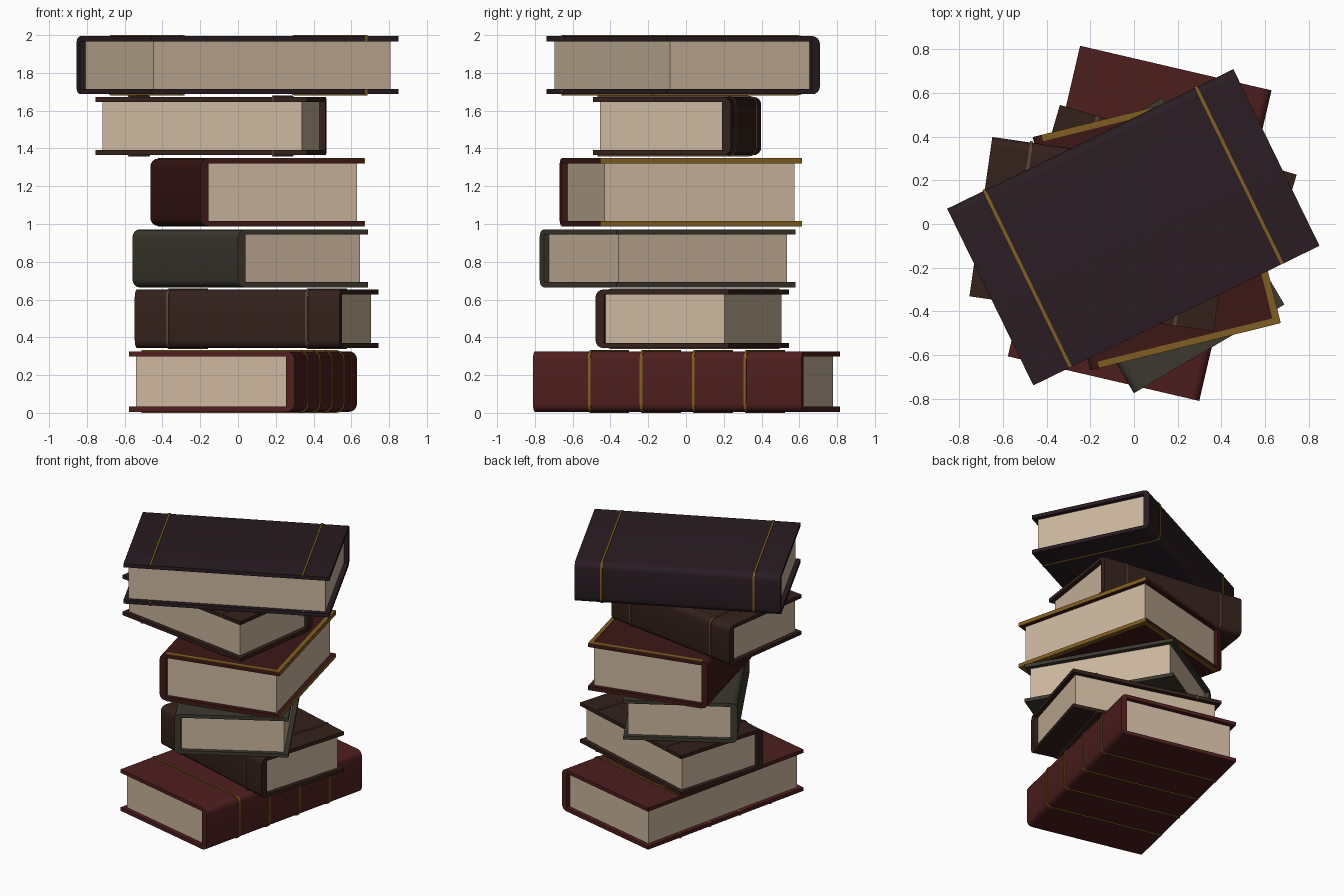
import bpy, bmesh
from math import radians, sin, cos, pi
from mathutils import Matrix

if "Cube" in bpy.data.objects:
    bpy.data.objects.remove(bpy.data.objects["Cube"])

BOARD, SPINE, INSET, RADIUS, RAISE = 0.027, 0.046, 0.032, 0.042, 0.006


def material(name, rgb):
    m = bpy.data.materials.new(name)
    m.diffuse_color = (*rgb, 1)
    m.use_nodes = True
    m.node_tree.nodes["Principled BSDF"].inputs["Base Color"].default_value = m.diffuse_color
    return m


def cover_profile(w, z0, z1, grow=0.0):
    """C-shaped section (y, z): rounded spine at -y, open fore edge at +y."""
    y0, y1 = -w / 2 - grow, w / 2
    a, b = z0 - grow, z1 + grow
    r = RADIUS + grow
    steps = [i * pi / 8 for i in range(5)]
    pts = [(y1, a)]
    pts += [(y0 + r - r * sin(t), a + r - r * cos(t)) for t in steps]
    pts += [(y0 + r - r * cos(t), b - r + r * sin(t)) for t in steps]
    pts += [(y1, b)]
    yi = -w / 2 + SPINE
    return pts + [(y1, z1 - BOARD), (yi, z1 - BOARD), (yi, z0 + BOARD), (y1, z0 + BOARD)]


def finish(name, bm, mat, place):
    bmesh.ops.recalc_face_normals(bm, faces=bm.faces)
    me = bpy.data.meshes.new(name)
    bm.to_mesh(me)
    bm.free()
    me.materials.append(mat)
    ob = bpy.data.objects.new(name, me)
    bpy.context.collection.objects.link(ob)
    ob.matrix_world = place
    bpy.ops.object.select_all(action='DESELECT')
    ob.select_set(True)
    bpy.context.view_layer.objects.active = ob
    bpy.ops.object.shade_smooth_by_angle(angle=radians(30))


def extrude(name, profile, x0, x1, mat, place):
    bm = bmesh.new()
    face = bm.faces.new([bm.verts.new((x0, y, z)) for y, z in profile])
    out = bmesh.ops.extrude_face_region(bm, geom=[face])
    moved = [v for v in out['geom'] if isinstance(v, bmesh.types.BMVert)]
    bmesh.ops.translate(bm, verts=moved, vec=(x1 - x0, 0, 0))
    finish(name, bm, mat, place)


def box(name, x, y, z, mat, place):
    extrude(name, [(y[0], z[0]), (y[1], z[0]), (y[1], z[1]), (y[0], z[1])], *x, mat, place)


paper = material("paper", (0.60, 0.47, 0.34))
gold = material("gold", (0.22, 0.11, 0.015))
tan = material("tan", (0.10, 0.055, 0.035))
red = material("red", (0.077, 0.013, 0.013))
brown = material("brown", (0.034, 0.015, 0.011))
olive = material("olive", (0.045, 0.041, 0.028))
maroon = material("maroon", (0.046, 0.009, 0.008))
plum = material("plum", (0.022, 0.012, 0.016))

# name, centre x/y, angle, length, width, z range, cover, band colour, band positions, gilt edges
books = [
    ("red_book", 0.026, 0.003, 76.9, 1.46, 0.90, 0.006, 0.326, red, gold, (.21, .403, .597, .79), False),
    ("lower_brown_book", 0.099, 0.033, -16.4, 1.13, 0.735, 0.343, 0.653, brown, tan, (.16, .84), False),
    ("olive_book", 0.065, -0.098, -59.5, 1.10, 0.80, 0.665, 0.971, olive, gold, (), False),
    ("maroon_book", 0.103, -0.028, -76.1, 1.10, 0.896, 0.990, 1.346, maroon, gold, (), True),
    ("upper_brown_book", -0.142, -0.047, 171.8, 1.13, 0.737, 1.364, 1.673, brown, tan, (.16, .84), False),
    ("plum_book", -0.003, -0.015, -154.0, 1.458, 0.90, 1.687, 1.994, plum, gold, (.13, .87), False),
]

for name, cx, cy, ang, L, w, z0, z1, mat, band_mat, bands, gilt in books:
    place = Matrix.Translation((cx, cy, 0)) @ Matrix.Rotation(radians(ang), 4, 'Z')
    h = L / 2
    # cover and page block
    extrude(name + "_cover", cover_profile(w, z0, z1), -h, h, mat, place)
    box(name + "_pages", (-h + INSET, h - INSET), (-w / 2 + SPINE - 0.005, w / 2 - INSET),
        (z0 + BOARD - 0.003, z1 - BOARD + 0.003), paper, place)
    # raised bands wrapping the cover
    for i, t in enumerate(bands):
        x = (t - 0.5) * L
        extrude(f"{name}_band_{i + 1}", cover_profile(w, z0, z1, RAISE), x - .007, x + .007, band_mat, place)
    # gilt borders on both boards
    if gilt:
        for side, z in (("bottom", (z0 - .004, z0 + .003)), ("top", (z1 - .003, z1 + .004))):
            box(f"{name}_{side}_fore_trim", (-h, h), (w / 2 - .03, w / 2), z, gold, place)
            for s, x in (("left", (-h, -h + .03)), ("right", (h - .03, h))):
                box(f"{name}_{side}_{s}_trim", x, (-w / 2 + RADIUS, w / 2 - .03), z, gold, place)
            ze = (z0, z0 + BOARD) if side == "bottom" else (z1 - BOARD, z1)
            box(f"{name}_{side}_fore_edge", (-h, h), (w / 2 - .002, w / 2 + .002), ze, gold, place)
